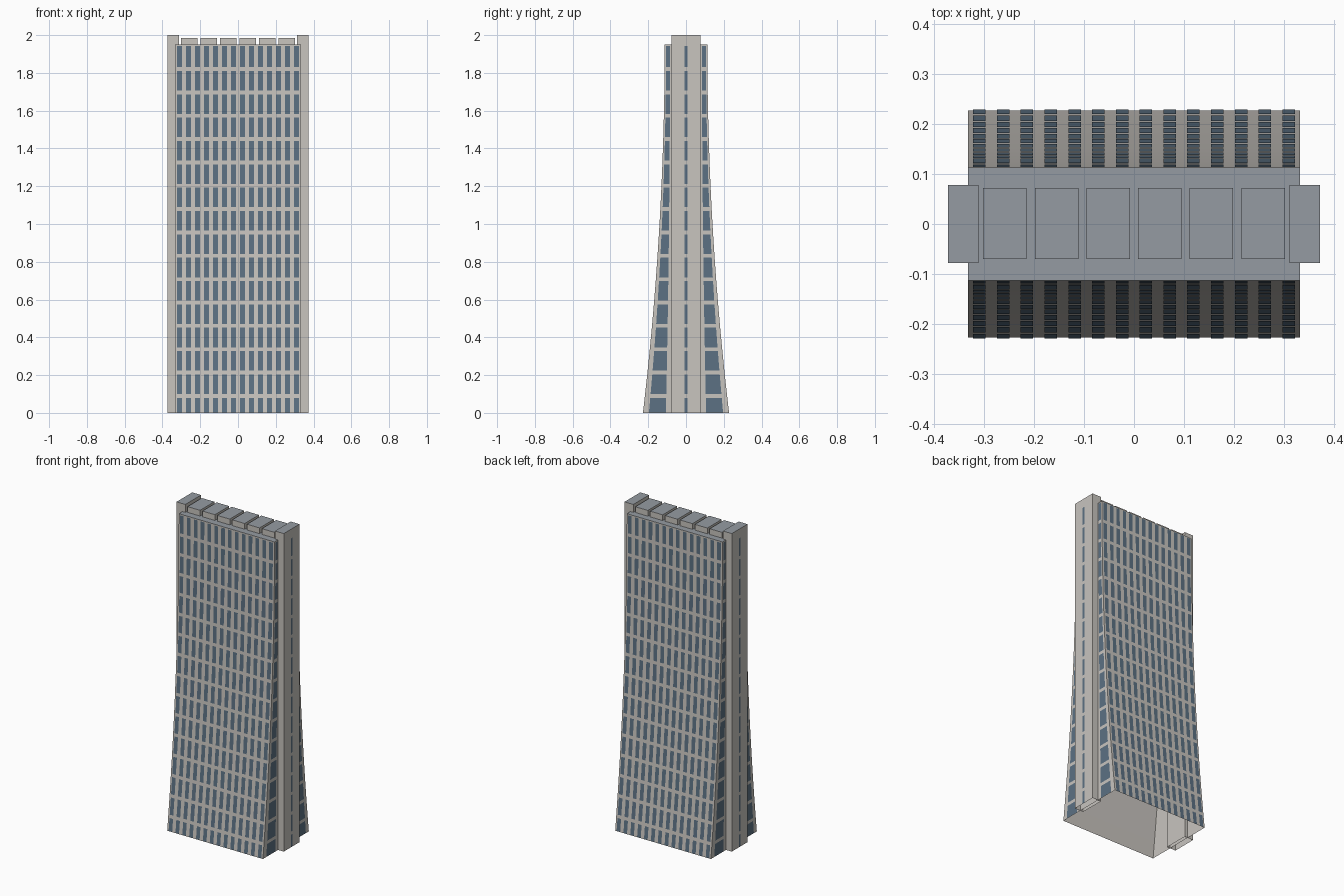
import bpy

if "Cube" in bpy.data.objects:
    bpy.data.objects.remove(bpy.data.objects["Cube"])

def material(name, color):
    m = bpy.data.materials.new(name)
    m.diffuse_color = (*color, 1)
    m.use_nodes = True
    m.node_tree.nodes["Principled BSDF"].inputs["Base Color"].default_value = m.diffuse_color
    return m

CONCRETE = material("concrete", (0.58, 0.555, 0.52))
GLASS = material("glass", (0.107, 0.165, 0.227))
ROOF = material("roof_grey", (0.30, 0.33, 0.36))

HALF_X, BODY_TOP = 0.333, 1.95
SHAFT_IN, SHAFT_OUT, SHAFT_Y = 0.312, 0.373, 0.078
EPS = 0.0015
PITCH, BAND = 0.1236, 0.02
# lower and upper edge of each window row
ROWS = [(0.002, 0.08)] + [(0.10 + PITCH * k, 0.10 + PITCH * (k + 1) - BAND) for k in range(14)]
ROWS.append((0.10 + PITCH * 14, 1.943))

def half_depth(z):
    """Flared half depth of the tower at height z."""
    return 0.113 + 0.115 * (1 - z / BODY_TOP) ** 2

def make(name, verts, faces, mats, roof_faces=()):
    me = bpy.data.meshes.new(name)
    me.from_pydata(verts, [], faces)
    for m in mats:
        me.materials.append(m)
    for i in roof_faces:
        me.polygons[i].material_index = 1
    me.update()
    ob = bpy.data.objects.new(name, me)
    bpy.context.collection.objects.link(ob)
    return ob

def stack(name, rings):
    """Open-bottomed tower through rectangles (x0, x1, y0, y1, z), with a roof face."""
    verts, faces = [], []
    for x0, x1, y0, y1, z in rings:
        verts += [(x0, y0, z), (x1, y0, z), (x1, y1, z), (x0, y1, z)]
    for r in range(len(rings) - 1):
        for i in range(4):
            j = (i + 1) % 4
            faces.append((4 * r + i, 4 * r + j, 4 * r + 4 + j, 4 * r + 4 + i))
    n = len(verts)
    faces.append((n - 4, n - 3, n - 2, n - 1))
    return make(name, verts, faces, [CONCRETE, ROOF], [len(faces) - 1])

def panels(name, quads):
    verts = [v for q in quads for v in q]
    faces = [tuple(range(4 * i, 4 * i + 4)) for i in range(len(quads))]
    return make(name, verts, faces, [GLASS])

# flared main body
levels = sorted({0.0, BODY_TOP, *(z for row in ROWS for z in row)})
stack("tower_body", [(-HALF_X, HALF_X, -half_depth(z), half_depth(z), z) for z in levels])

# front and back window grids
for name, s in (("front_windows", -1), ("back_windows", 1)):
    quads = []
    for z0, z1 in ROWS:
        a, b = s * (half_depth(z0) + EPS), s * (half_depth(z1) + EPS)
        for c in range(14):
            x = (c - 6.5) * 0.0477
            l, r = x + s * 0.0125, x - s * 0.0125
            quads.append([(l, a, z0), (r, a, z0), (r, b, z1), (l, b, z1)])
    panels(name, quads)

for side, s in (("left", -1), ("right", 1)):
    # end shaft
    x0, x1 = sorted((s * SHAFT_IN, s * SHAFT_OUT))
    stack(side + "_shaft", [(x0, x1, -SHAFT_Y, SHAFT_Y, z) for z in (0, 2.0)])

    # narrow slit windows on the shaft and tapered windows on either side of it
    slits, sides = [], []
    for z0, z1 in ROWS:
        x, w = s * (SHAFT_OUT + EPS), s * 0.008
        slits.append([(x, -w, z0), (x, w, z0), (x, w, z1), (x, -w, z1)])
        x = s * (HALF_X + EPS)
        for d in (-1, 1):
            y = lambda z, f: d * (SHAFT_Y + f * (half_depth(z) - SHAFT_Y))
            f0, f1 = (0.19, 0.79) if s * d > 0 else (0.79, 0.19)
            sides.append([(x, y(z0, f0), z0), (x, y(z0, f1), z0),
                          (x, y(z1, f1), z1), (x, y(z1, f0), z1)])
    panels(side + "_shaft_windows", slits)
    panels(side + "_side_windows", sides)

# row of rooftop blocks
for i in range(6):
    x = (i - 2.5) * 0.1035
    stack(f"roof_block_{i + 1}", [(x - 0.0435, x + 0.0435, -0.07, 0.072, z) for z in (BODY_TOP, 1.986)])
